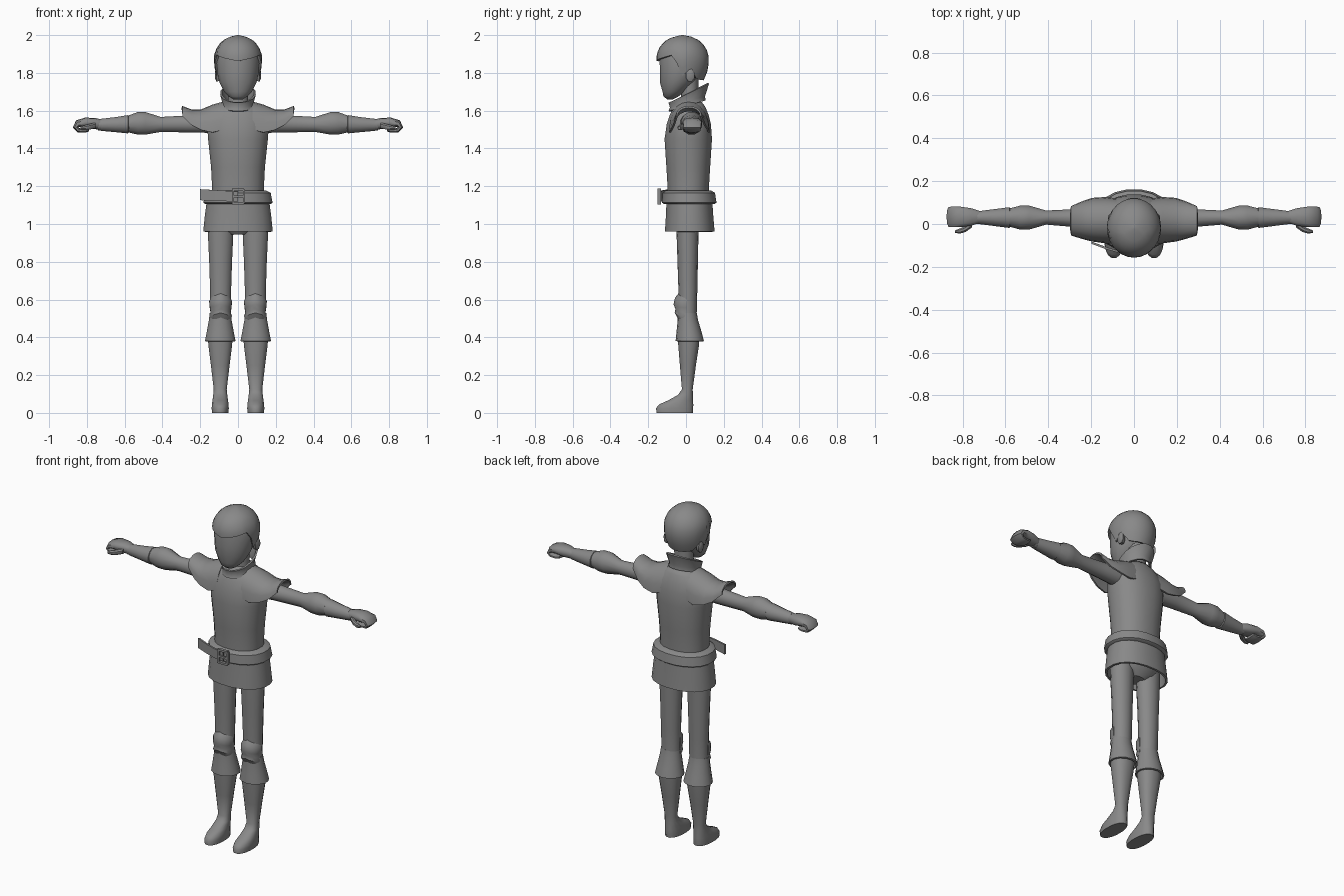
import bpy, bmesh, math
from mathutils import Vector

GREY = bpy.data.materials.new("plain grey")
GREY.diffuse_color = (0.25, 0.25, 0.25, 1)
X, Y, Z = Vector((1, 0, 0)), Vector((0, 1, 0)), Vector((0, 0, 1))


def finish(name, bm, mirror=False, thick=0, angle=40):
    """Turn a bmesh into a shaded object, optionally thickened and mirrored in x."""
    bmesh.ops.remove_doubles(bm, verts=bm.verts, dist=0.0003)
    bmesh.ops.recalc_face_normals(bm, faces=bm.faces)
    me = bpy.data.meshes.new(name)
    bm.to_mesh(me)
    bm.free()
    me.materials.append(GREY)
    ob = bpy.data.objects.new(name, me)
    bpy.context.collection.objects.link(ob)
    if thick:
        m = ob.modifiers.new("thick", 'SOLIDIFY')
        m.thickness, m.offset = thick, -1
    if mirror:
        ob.modifiers.new("mirror", 'MIRROR').use_mirror_merge = False
    bpy.ops.object.select_all(action='DESELECT')
    ob.select_set(True)
    bpy.context.view_layer.objects.active = ob
    bpy.ops.object.convert(target='MESH')
    bpy.ops.object.shade_smooth_by_angle(angle=math.radians(angle))
    return ob


def skin(name, rows, closed=True, caps=True, **kw):
    """Join rows of points with quads."""
    bm = bmesh.new()
    vs = [[bm.verts.new(p) for p in row] for row in rows]
    n = len(rows[0])
    for a, b in zip(vs, vs[1:]):
        for i in range(n if closed else n - 1):
            j = (i + 1) % n
            bm.faces.new((a[i], a[j], b[j], b[i]))
    if closed and caps:
        bm.faces.new(vs[0])
        bm.faces.new(vs[-1])
    return finish(name, bm, **kw)


def oval(c, u, v, n=14, p=1.0):
    """Oval ring; p under 1 makes it squarer."""
    def e(t):
        return math.copysign(abs(t) ** p, t)
    ang = [2 * math.pi * (i + 0.5) / n for i in range(n)]
    return [Vector(c) + u * e(math.cos(a)) + v * e(math.sin(a)) for a in ang]


def upright(name, rings, x=0, n=14, p=1.0, **kw):
    """Loft of level rings: (z, centre y, half width, half depth)."""
    return skin(name, [oval((x, cy, z), X * rx, Y * ry, n, p)
                       for z, cy, rx, ry in rings], **kw)


def sideways(name, rings, n=12, **kw):
    """Loft along x: (x, centre y, centre z, half depth, half height)."""
    return skin(name, [oval((x, cy, cz), Y * ry, Z * rz, n)
                       for x, cy, cz, ry, rz in rings], mirror=True, **kw)


def boxes(name, specs):
    """Boxes given as (centre, size)."""
    bm = bmesh.new()
    for c, s in specs:
        for v in bmesh.ops.create_cube(bm, size=1)["verts"]:
            v.co = Vector(c) + Vector([a * b for a, b in zip(v.co, s)])
    return finish(name, bm)


def interp(t, table):
    for (a, fa), (b, fb) in zip(table, table[1:]):
        if t <= b:
            return fa + (fb - fa) * (t - a) / (b - a)
    return table[-1][1]


# head and neck
upright("head", [(1.66, -.085, .025, .015), (1.675, -.08, .05, .04),
                 (1.70, -.065, .075, .06), (1.75, -.045, .10, .095),
                 (1.80, -.03, .112, .11), (1.87, -.02, .116, .122),
                 (1.93, -.02, .10, .11), (1.97, -.02, .05, .06)], n=16, angle=60)
upright("neck", [(1.58, .02, .06, .05), (1.67, .02, .054, .046),
                 (1.78, .015, .06, .05)])
sideways("ear", [(.095, .02, 1.785, .02, .03), (.115, .022, 1.787, .025, .035),
                 (.122, .025, 1.79, .012, .02)], n=8)

# hair cap with a fringe, side locks and a low nape
EDGE = [(0, 1.862), (40, 1.88), (66, 1.895), (80, 1.84), (92, 1.77),
        (105, 1.82), (118, 1.80), (130, 1.765), (180, 1.76)]
SHAPE = [(1.74, .72), (1.78, .88), (1.82, .97), (1.86, 1), (1.90, .99),
         (1.94, .86), (1.97, .66), (1.99, .38), (2.0, .03)]
rows = []
for k in range(9):
    row = []
    for i in range(28):
        a = 2 * math.pi * i / 28
        deg = math.degrees(a)
        z = 2.0 - (2.0 - interp(min(deg, 360 - deg), EDGE)) * (k / 8) ** 1.6
        r = interp(z, SHAPE)
        row.append((.127 * r * math.sin(a), -.018 - .139 * r * math.cos(a), z))
    rows.append(row)
rows = [[(0, -.018, 2.0)] * 28] + rows
bm = bmesh.new()
for a, b in zip(rows, rows[1:]):
    for i in range(28):
        quad = [a[i], a[i - 1], b[i - 1], b[i]]
        if a is rows[0]:
            quad = quad[1:]
        bm.faces.new([bm.verts.new(p) for p in quad])
finish("hair", bm, thick=.014, angle=50)

# torso, tunic collar
upright("torso", [(1.08, .012, .14, .11), (1.20, .012, .139, .111),
                  (1.30, .012, .144, .117), (1.45, .012, .16, .127),
                  (1.53, .015, .166, .118), (1.58, .017, .15, .103),
                  (1.62, .018, .11, .085), (1.645, .02, .07, .065)],
        n=20, p=.9, angle=60)
collar = []
for z0, tilt, cy, rx, ry in [(1.622, .33, .005, .08, .09), (1.645, .38, .008, .074, .085),
                             (1.688, .52, .015, .086, .10)]:
    ring = oval((0, cy, z0), X * rx, Y * ry, 16)
    for q in ring:
        q.z += tilt * q.y
    collar.append(ring)
skin("collar", collar, caps=False, thick=.01)

# shoulder pads: arches that narrow and flick up at the tip
pads = []
for x, cy, ry, top, low in [(.078, .015, .105, 1.648, 1.50), (.135, .018, .108, 1.632, 1.485),
                            (.195, .02, .102, 1.607, 1.498), (.245, .018, .087, 1.606, 1.523),
                            (.295, .015, .068, 1.625, 1.572)]:
    pads.append([(x, cy - ry * math.cos(math.pi * i / 10),
                  low + (top - low) * math.sin(math.pi * i / 10) ** .85) for i in range(11)])
skin("shoulder_pad", pads, closed=False, mirror=True, thick=.01)

# arms, forearm cuffs
sideways("arm", [(.12, .02, 1.535, .055, .055), (.25, .027, 1.53, .045, .047),
                 (.41, .03, 1.527, .034, .041), (.49, .03, 1.533, .058, .062),
                 (.53, .03, 1.533, .058, .062), (.59, .03, 1.529, .042, .043),
                 (.74, .03, 1.525, .03, .03)])
sideways("forearm_cuff", [(.578, .03, 1.528, .044, .044), (.582, .03, 1.528, .05, .05),
                          (.65, .03, 1.526, .041, .041), (.725, .03, 1.525, .031, .033)])

# curled hands and thumbs
HAND = [(.72, 1.526, .028, .026), (.76, 1.532, .042, .03), (.81, 1.537, .05, .026),
        (.848, 1.531, .05, .02), (.86, 1.512, .048, .015), (.845, 1.496, .045, .012),
        (.81, 1.494, .042, .011), (.79, 1.50, .038, .009)]
rows = []
for i, (x, z, w, t) in enumerate(HAND):
    a, b = HAND[max(i - 1, 0)], HAND[min(i + 1, len(HAND) - 1)]
    nrm = Vector((a[1] - b[1], 0, b[0] - a[0])).normalized()
    rows.append(oval((x, .033, z), Y * w, nrm * t, 10, .8))
skin("hand", rows, mirror=True, angle=50)
sideways("thumb", [(.755, .0, 1.522, .016, .016), (.785, -.022, 1.515, .016, .016),
                   (.81, -.032, 1.51, .013, .014), (.835, -.036, 1.508, .007, .009)], n=8)

# belt, loose belt end and buckle
upright("belt", [(1.105, .017, .175, .135), (1.113, .017, .185, .146),
                 (1.165, .015, .175, .140), (1.178, .014, .15, .12)],
        n=20, p=.92)
tail = [(-.2, -.092), (-.13, -.118), (-.06, -.138), (.0, -.142)]
skin("belt_end", [[(x, y, 1.118 - x * .04), (x, y, 1.172 - x * .06)] for x, y in tail],
     closed=False, thick=.01)
boxes("buckle", [((-.027, -.142, 1.145), (.012, .018, .085)),
                 ((.032, -.142, 1.145), (.012, .018, .075)),
                 ((.002, -.142, 1.182), (.06, .018, .012)),
                 ((.002, -.142, 1.108), (.06, .018, .012)),
                 ((.008, -.146, 1.145), (.06, .01, .012))])

# tunic skirt and hips beneath it
upright("skirt", [(1.13, .018, .166, .122), (1.04, .019, .178, .127),
                  (.96, .02, .186, .133)], n=20, p=.9, caps=False, thick=.012)
upright("hips", [(.945, .01, .06, .045), (.975, .01, .13, .07), (1.02, .012, .15, .09),
                 (1.10, .012, .14, .10)])

# legs
upright("leg", [(1.03, .008, .07, .06), (.95, .008, .069, .058),
                (.80, .009, .062, .054), (.65, .01, .057, .05),
                (.50, .008, .055, .048), (.40, .01, .06, .055)],
        x=.092, mirror=True)

# knee pads: curved plates with a bulging middle
knee = []
for z, r, d in [(.632, .05, .04), (.61, .061, .058), (.575, .058, .066),
                (.55, .054, .056), (.53, .06, .060), (.505, .05, .045)]:
    knee.append([(.092 + r * math.sin(a), .0 - d * math.cos(a), z - .018 * abs(math.sin(a)))
                 for a in [math.radians(-95 + 19 * i) for i in range(11)]])
skin("knee_pad", knee, closed=False, mirror=True, thick=.01)

# flared boot cuffs
upright("boot_cuff", [(.53, .007, .057, .05), (.49, .01, .062, .054),
                      (.43, .016, .073, .066), (.38, .02, .083, .075)],
        x=.094, caps=False, mirror=True, thick=.01)

# boots with feet
upright("boot", [(.42, .014, .068, .06), (.36, .014, .064, .056),
                 (.25, .01, .05, .043), (.125, .007, .035, .029),
                 (.095, -.003, .038, .04), (.065, -.03, .042, .068),
                 (.045, -.052, .045, .092), (.025, -.06, .046, .10),
                 (.0, -.06, .045, .098)], x=.094, n=16, p=.88, mirror=True)
